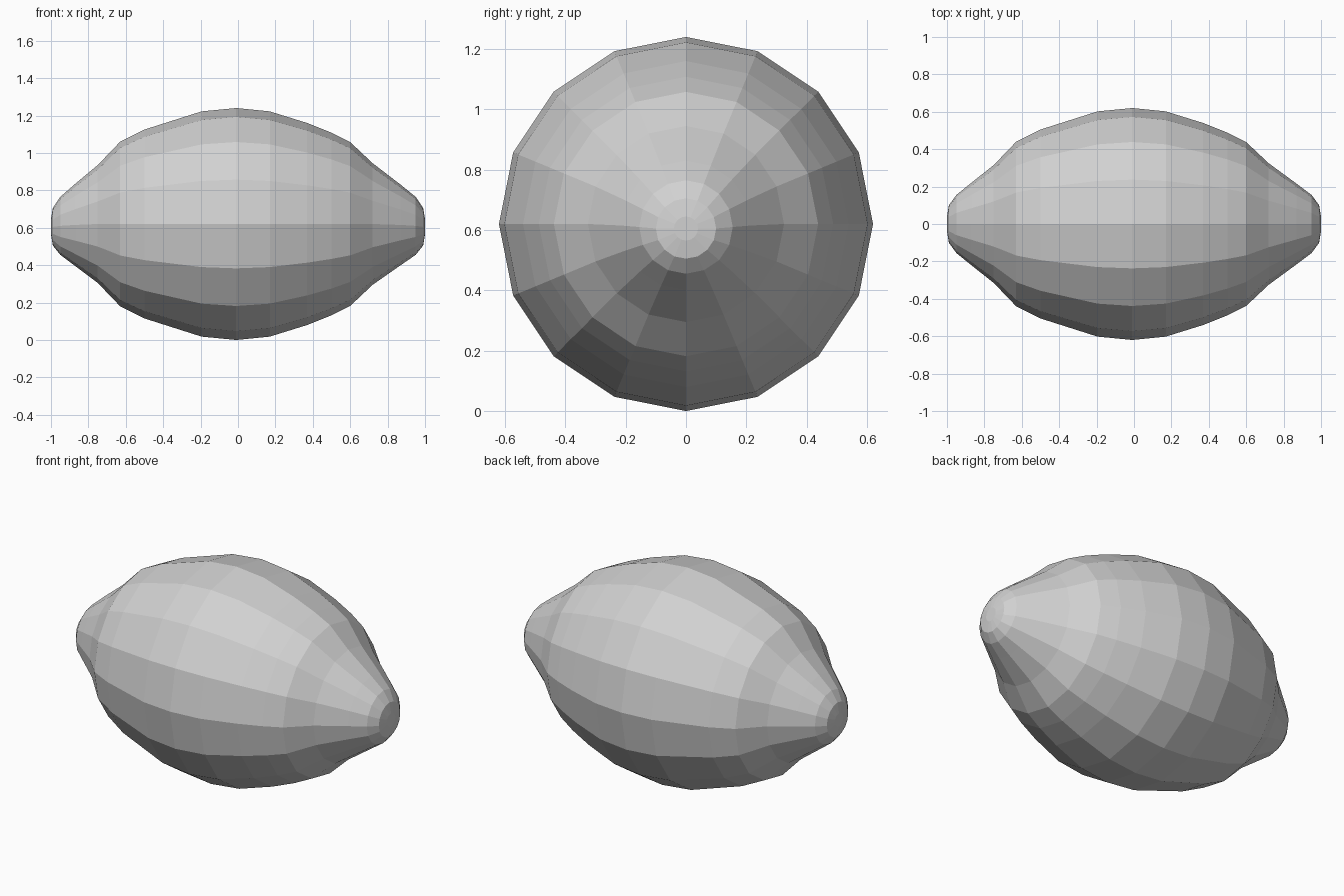
import bpy
import bmesh
from math import sin, cos, tau

cube = bpy.data.objects.get("Cube")
if cube:
    bpy.data.objects.remove(cube, do_unlink=True)

SIDES = 16

# Lathe profile along the x axis: position, radius, height of ring centre
profile = [
    (-1.0, 0.04, 0.605), (-0.99, 0.10, 0.605), (-0.95, 0.155, 0.61),
    (-0.87, 0.22, 0.615), (-0.75, 0.315, 0.62), (-0.63, 0.44, 0.62),
    (-0.5, 0.505, 0.62), (-0.195, 0.602, 0.62), (-0.01, 0.62, 0.62),
    (0.17, 0.602, 0.62), (0.37, 0.54, 0.62), (0.5, 0.488, 0.62),
    (0.6, 0.438, 0.62), (0.72, 0.325, 0.62), (0.87, 0.215, 0.615),
    (0.95, 0.155, 0.61), (0.99, 0.10, 0.605), (1.0, 0.04, 0.605),
]

skin = bpy.data.materials.new("light_grey")
skin.use_nodes = True
grey = (0.64, 0.64, 0.64, 1)
skin.diffuse_color = grey
skin.node_tree.nodes["Principled BSDF"].inputs["Base Color"].default_value = grey

# Rings of the fruit, bridged with quads and capped at both tips
bm = bmesh.new()
rings = []
for x, r, z in profile:
    angles = [tau * i / SIDES for i in range(SIDES)]
    rings.append([bm.verts.new((x, r * cos(a), z + r * sin(a))) for a in angles])
for a, b in zip(rings, rings[1:]):
    for i in range(SIDES):
        j = (i + 1) % SIDES
        bm.faces.new((a[i], a[j], b[j], b[i]))
bm.faces.new(rings[0])
bm.faces.new(rings[-1])
bmesh.ops.recalc_face_normals(bm, faces=bm.faces)

mesh = bpy.data.meshes.new("lemon")
bm.to_mesh(mesh)
bm.free()
mesh.materials.append(skin)
lemon = bpy.data.objects.new("lemon", mesh)
bpy.context.collection.objects.link(lemon)
